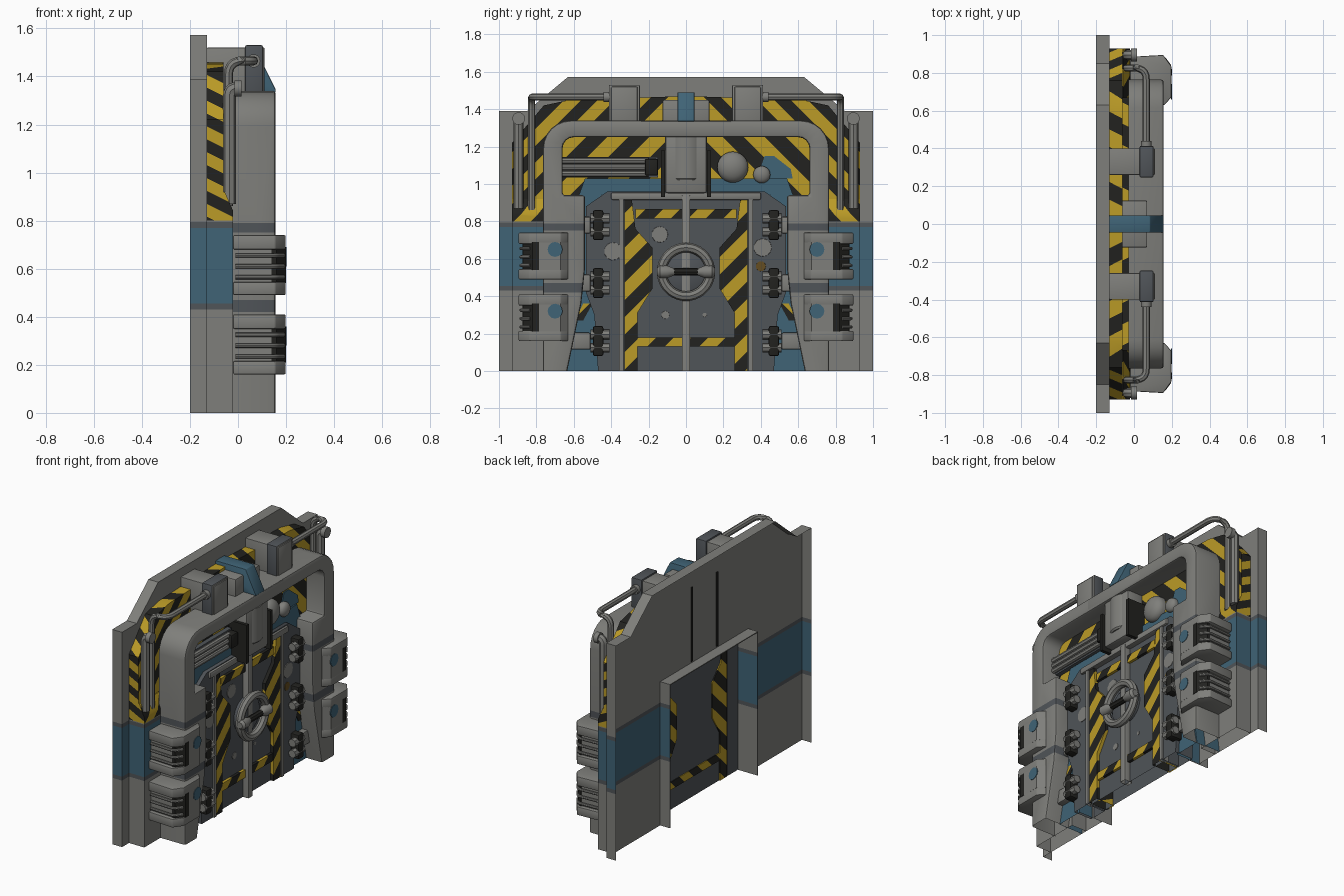
import bpy, bmesh, math
from mathutils import Vector

if "Cube" in bpy.data.objects:
    bpy.data.objects.remove(bpy.data.objects["Cube"])
def mat(name, c):
    m = bpy.data.materials.new(name)
    m.diffuse_color = (*c, 1)
    m.use_nodes = True
    m.node_tree.nodes["Principled BSDF"].inputs["Base Color"].default_value = m.diffuse_color
    return m
GREY = mat("worn grey metal", (.212, .212, .198))
DARK = mat("dark grey metal", (.08, .089, .099))
YEL = mat("hazard yellow", (.50, .33, .02))
BLK = mat("black", (.016, .016, .014))
BLUE = mat("faded blue paint", (.05, .125, .18))
RUST = mat("rust brown", (.13, .075, .015))

def finish(name, bm, mats):
    # shells are open underneath
    low = [f for f in bm.faces if all(v.co.z < .002 for v in f.verts)]
    bmesh.ops.delete(bm, geom=low, context='FACES')
    me = bpy.data.meshes.new(name)
    bm.to_mesh(me)
    bm.free()
    for m in mats:
        me.materials.append(m)
    bpy.context.collection.objects.link(bpy.data.objects.new(name, me))

AX = {'x': lambda p, h: (h, p[0], p[1]), 'y': lambda p, h: (p[0], h, p[1]), 'z': lambda p, h: (p[0], p[1], h)}

def prism(name, pts, a, b, m=GREY, axis='x', bevel=0, cuts=(), rule=None, hollow=False):
    """Extrude an outline along an axis; cuts are planes, rule picks the material index."""
    bm = bmesh.new()
    lo, hi = ([bm.verts.new(AX[axis](p, h)) for p in pts] for h in (a, b))
    bm.faces.new(lo)
    bm.faces.new(hi)
    for i in range(len(pts)):
        bm.faces.new((lo[i - 1], lo[i], hi[i], hi[i - 1]))
    bmesh.ops.recalc_face_normals(bm, faces=bm.faces)
    if hollow:  # no rear face
        bmesh.ops.delete(bm, geom=[f for f in bm.faces if all(v.co.x < a + 1e-4 for v in f.verts)], context='FACES')
    if bevel:
        es = [e for e in bm.edges if e.calc_face_angle(0) > .6 and not all(v.co.z < .002 for v in e.verts)]
        bmesh.ops.bevel(bm, geom=es, offset=bevel, segments=2, affect='EDGES', profile=.5, clamp_overlap=True)
    if cuts:
        bmesh.ops.triangulate(bm, faces=bm.faces)
    for co, no in cuts:
        bmesh.ops.bisect_plane(bm, geom=bm.verts[:] + bm.edges[:] + bm.faces[:], plane_co=co, plane_no=no, dist=1e-5)
    if rule:
        bm.normal_update()
        for f in bm.faces:
            f.material_index = rule(f.calc_center_median(), f.normal)
    finish(name, bm, m if isinstance(m, list) else [m])

def box(name, x0, x1, y0, y1, z0, z1, m=GREY, bevel=0, rule=None):
    prism(name, [(y0, z0), (y1, z0), (y1, z1), (y0, z1)], x0, x1, m, bevel=bevel, rule=rule)

def hazard(name, pts, a, b, w=.062, lean=1, axis='x', hollow=False, side=False):
    """Prism cut into diagonal yellow and black bands; side gives the edge faces their own bands."""
    d, e = Vector((.5, -lean, 1)).normalized(), Vector((.5, 0, 1)).normalized()
    cuts = [(d * (i * w), d) for i in range(-30, 31)] + [(e * (i * .048), e) for i in range(14, 34) if side]
    prism(name, pts, a, b, [YEL, BLK], axis, cuts=cuts, hollow=hollow, rule=lambda c, n:
          math.floor(c.dot(e) / .048) % 2 if side and abs(n.y) > .5 else math.floor(c.dot(d) / w) % 2)

def banded(name, pts, a, b, axis='x', hollow=False, top=.77, bot=.455):
    """Grey prism with a blue painted band and dark scuffed rims."""
    prism(name, pts, a, b, [GREY, BLUE, DARK], axis, hollow=hollow,
          cuts=[((0, 0, z), (0, 0, 1)) for z in (bot - .025, bot, top, top + .025)],
          rule=lambda c, n: 1 if bot < c.z < top else 2 if bot - .025 < c.z < top + .025 else 0)

def lathe(name, prof, c, axis='x', m=GREY, n=24):
    """Revolve (radius, height) points around an axis through c."""
    bm = bmesh.new()
    angles = [2 * math.pi * k / n for k in range(n)]
    rings = [[bm.verts.new(Vector(c) + Vector(AX[axis]((r * math.cos(t), r * math.sin(t)), h))) for t in angles] for r, h in prof]
    for p, q in zip(rings, rings[1:]):
        for k in range(n):
            bm.faces.new((p[k - 1], p[k], q[k], q[k - 1]))
    bm.faces.new(rings[0])
    bm.faces.new(rings[-1])
    bmesh.ops.recalc_face_normals(bm, faces=bm.faces)
    finish(name, bm, [m])

def tube(name, path, r, m=GREY, bend=.05, n=5, cyclic=False):
    """Round pipe along a path with rounded corners."""
    P = [Vector(p) for p in path]
    pts = [P[0]]
    for a, b, c in zip(P, P[1:], P[2:]):
        s, e = b + (a - b).normalized() * bend, b + (c - b).normalized() * bend
        pts += [s.lerp(b, k / n).lerp(b.lerp(e, k / n), k / n) for k in range(n + 1)] if bend else [b]
    pts.append(P[-1])
    cu = bpy.data.curves.new(name, 'CURVE')
    cu.dimensions, cu.bevel_depth, cu.bevel_resolution, cu.use_fill_caps = '3D', r, 2, True
    sp = cu.splines.new('POLY')
    sp.points.add(len(pts) - 1)
    sp.use_cyclic_u = cyclic
    for q, p in zip(sp.points, pts):
        q.co = (*p, 1)
    cu.materials.append(m)
    bpy.context.collection.objects.link(bpy.data.objects.new(name, cu))

def arch(half):  # mirror a right-hand half outline
    return half + [(-y, z) for y, z in reversed(half)]
def arc(cy, cz, r, a0, a1, n=6):
    return [(cy + r * math.cos(t), cz + r * math.sin(t)) for t in (math.radians(a0 + (a1 - a0) * k / n) for k in range(n + 1))]

# back plate shell with rim, and doorway lining
banded("back_plate", arch([(.45, .93), (.45, 0), (1, 0), (1, 1.39), (.85, 1.39), (.63, 1.573)]), -.2, -.13, hollow=True)
banded("doorway_lining", arch([(.444, .924), (.444, 0), (.45, 0), (.45, .93)]), -.2, -.05)
# striped walls, lower painted wall and sloped striped lip
for s in (-1, 1):
    hazard("striped_wall", [(0, .96), (s * .62, .96), (s * .68, .8), (s * .93, .8), (s * .93, 1.22),
           (s * .76, 1.42), (s * .62, 1.45), (0, 1.47)], -.13, -.06, .06, -s, hollow=True, side=True)
    hazard("striped_inner_wall", [(0, .94), (s * .67, .94), (s * .67, 1.3), (0, 1.3)], -.06, .03, .075, -s, hollow=True)
    y0, y1 = sorted((s * .6, s * .93))
    banded("lower_side_wall", [(-.13, 0), (-.02, 0), (-.02, .8), (-.13, .8)], y0, y1, 'y')
    hazard("striped_lip", [(-.06, .8), (-.02, .8), (-.02, .84), (-.055, .92), (-.06, .92)], y0, y1, .06, -s, 'y', side=True)
# big rounded portal frame
outer = [(.54, .55), (.56, .36), (.635, 0), (.765, 0)] + arc(.615, 1.19, .15, 0, 90)
inner = arc(.60, 1.19, .06, 90, 0, 4) + [(.66, .94), (.54, .94)]
prism("portal_frame", arch(inner + outer), -.03, .157, [GREY, DARK], bevel=.014, hollow=True,
      cuts=[((0, 0, z), (0, 0, 1)) for z in (.42, .47, .75, .79)],
      rule=lambda c, n: int(abs(c.y) > .5 and (.42 < c.z < .47 or .75 < c.z < .79)))
# blue surround, dark door frame, door leaf
prism("blue_surround", arch([(.452, .94), (.452, 0), (.64, 0), (.58, .4), (.58, .92), (.54, 1.03)]), -.13, .045, BLUE, hollow=True)
prism("door_frame", arch([(.34, .92), (.34, 0), (.47, 0), (.49, .3), (.535, .42), (.535, .88), (.42, .96)]), -.06, .07, DARK)
box("door_leaf", -.055, .05, -.35, .35, 0, .95, DARK)
box("door_top_rail", .03, .085, -.40, .40, .915, .955, GREY, .008)
for s in (-1, 1):
    hazard("door_striped_side", [(s * y, z) for y, z in [(.33, 0), (.33, .92), (.29, .92), (.27, .76), (.18, .66),
           (.18, .44), (.26, .31), (.26, 0)]], -.062, .072)
    box("door_edge_trim", .03, .08, s * .345 - .012, s * .345 + .012, 0, .93)
    hazard("striped_patch", [(s * .50, .36), (s * .55, .36), (s * .595, .27), (s * .55, .27)], .04, .049, .05, -s)
for z in (.13, .815):
    hazard("door_striped_rail", [(-.27, z), (.27, z), (.27, z + .05), (-.27, z + .05)], -.06, .068)
box("door_seam_bar", .03, .09, -.022, .022, 0, .94, GREY, .006)
# locking wheel
lathe("wheel_boss", [(.115, .04), (.115, .075), (.10, .085)], (0, 0, .53), m=DARK)
tube("wheel_ring", [(.105, .13 * math.cos(k * math.pi / 18), .53 + .13 * math.sin(k * math.pi / 18)) for k in range(36)],
     .026, bend=0, cyclic=True)
tube("wheel_handle", [(.12, -.1, .53), (.12, .1, .53)], .02, BLK)

for s in (-1, 1):
    lathe("handle_grip", [(.018, s * .06), (.034, s * .10), (.034, s * .14), (.02, s * .155)], (.12, 0, .53), 'y', GREY, 14)
    # hinges
    for z in (.78, .47, .16):
        box("hinge_clamp", .04, .125, s * .47 - .028, s * .47 + .028, z - .08, z + .08, BLK, .01)
        for dz in (-.035, .035):
            tube("hinge_pin", [(.10, s * .41, z + dz), (.10, s * .51, z + dz)], .026)
        box("hinge_arm", .02, .085, s * .57 - .06, s * .57 + .06, z - .045, z + .045, GREY, .01)
    # side equipment boxes: end slabs, recessed middle, black grille and fins
    for z in (.16, .49):
        def sec(o):
            return [(-.02, s * .64), (-.02, s * (.885 - o)), (.155, s * (.895 - o)), (.198, s * (.835 - o)), (.198, s * .67), (.16, s * .63)]
        prism("box_base", sec(0), z, z + .055, axis='z', bevel=.006)
        prism("box_top", sec(0), z + .19, z + .25, axis='z', bevel=.006)
        prism("box_body", sec(.025), z + .05, z + .2, axis='z')
        prism("box_grille", [(.14, s * .83), (.14, s * .874), (.16, s * .872), (.20, s * .82), (.2, s * .785)], z + .05, z + .2, BLK, 'z')
        for h in (z + .075, z + .12, z + .165):
            tube("box_fin", [(-.01, s * .875, h), (.155, s * .883, h), (.19, s * .835, h)], .009, bend=.02)
        lathe("box_blue_patch", [(.04, .196), (.04, .201)], (0, s * .70, z + .16), m=BLUE, n=12)
    # top canisters with mounting blocks
    box("canister_mount", -.13, .11, s * .33 - .07, s * .33 + .07, 1.30, 1.52, GREY, .004)
    box("canister", .03, .103, s * .33 - .083, s * .33 + .083, 1.30, 1.53, [GREY, DARK], .006, lambda c, n: int(n.x < .5))
    # pipes from the canisters, and short side pipe
    tube("long_pipe", [(.065, s * .40, 1.465), (.065, s * .825, 1.465), (-.04, s * .825, 1.465), (-.04, s * .825, .86)], .019, bend=.06)
    lathe("pipe_collar", [(.028, s * .40), (.028, s * .44)], (.065, 0, 1.465), 'y', n=14)
    tube("side_pipe", [(-.035, s * .895, .87), (-.035, s * .895, 1.35), (.012, s * .895, 1.35)], .027, bend=.03)
    lathe("side_pipe_cap", [(.034, -.015), (.034, .015)], (0, s * .895, 1.35), n=14)
    # black seals of the centre housing, front and back
    box("housing_seal", .03, .155, s * .122 - .011, s * .122 + .011, .93, 1.18, BLK)
    box("back_slot", -.136, -.129, s * .13 - .007, s * .13 + .007, .94, 1.42, BLK)

# centre housing above the door
box("centre_housing", .0, .14, -.112, .112, .95, 1.27, GREY, .015)
lathe("housing_barrel", [(.10, 1.02), (.108, 1.03), (.108, 1.25)], (.048, 0, 0), 'z', n=28)
box("header_block", -.02, .157, -.25, .25, 1.255, 1.338, GREY, .01)
box("upper_block", -.13, .07, -.125, .125, 1.30, 1.45, GREY, .008)
prism("blue_handle", [(-.13, 1.40), (-.13, 1.49), (.085, 1.49), (.157, 1.345), (.157, 1.335), (.07, 1.335)], -.045, .045, BLUE, 'y', .004)
# vent tubes and gauges beside the housing
for z in (1.055, 1.09, 1.125):
    tube("vent_tube", [(.075, -.665, z), (.075, -.2, z)], .017)
box("vent_back", .02, .06, -.66, -.15, 1.035, 1.145, DARK)
box("vent_cap", .03, .11, -.22, -.15, 1.045, 1.135, BLK, .01)
for y, z, r in ((.25, 1.09, .083), (.405, 1.05, .046)):
    lathe("gauge_dome", [(r, .02), (r, .05)] + [(r * math.cos(t), .05 + .6 * r * math.sin(t)) for t in (.3, .6, .9, 1.2, 1.45)], (0, y, z))
prism("blue_corner_patch", [(.42, 1.15), (.47, 1.15), (.56, 1.08), (.57, 1.03), (.38, 1.03)], .03, .036, BLUE)
# chipped paint patches
for y, z, r, x, m in ((-.39, .64, .05, .07, GREY), (.41, .66, .05, .07, GREY), (-.14, .73, .045, .05, GREY),
                      (.40, .56, .028, .07, RUST), (-.11, .30, .022, .05, GREY), (.10, .30, .012, .05, GREY)):
    lathe("paint_chip", [(r, x - .004), (r * .95, x + .003)], (0, y, z), m=m, n=11)

# smooth curved surfaces, keep hard edges
bpy.ops.object.select_all(action='SELECT')
bpy.context.view_layer.objects.active = bpy.context.scene.objects[0]
bpy.ops.object.convert(target='MESH')
bpy.ops.object.shade_smooth_by_angle(angle=math.radians(35))
